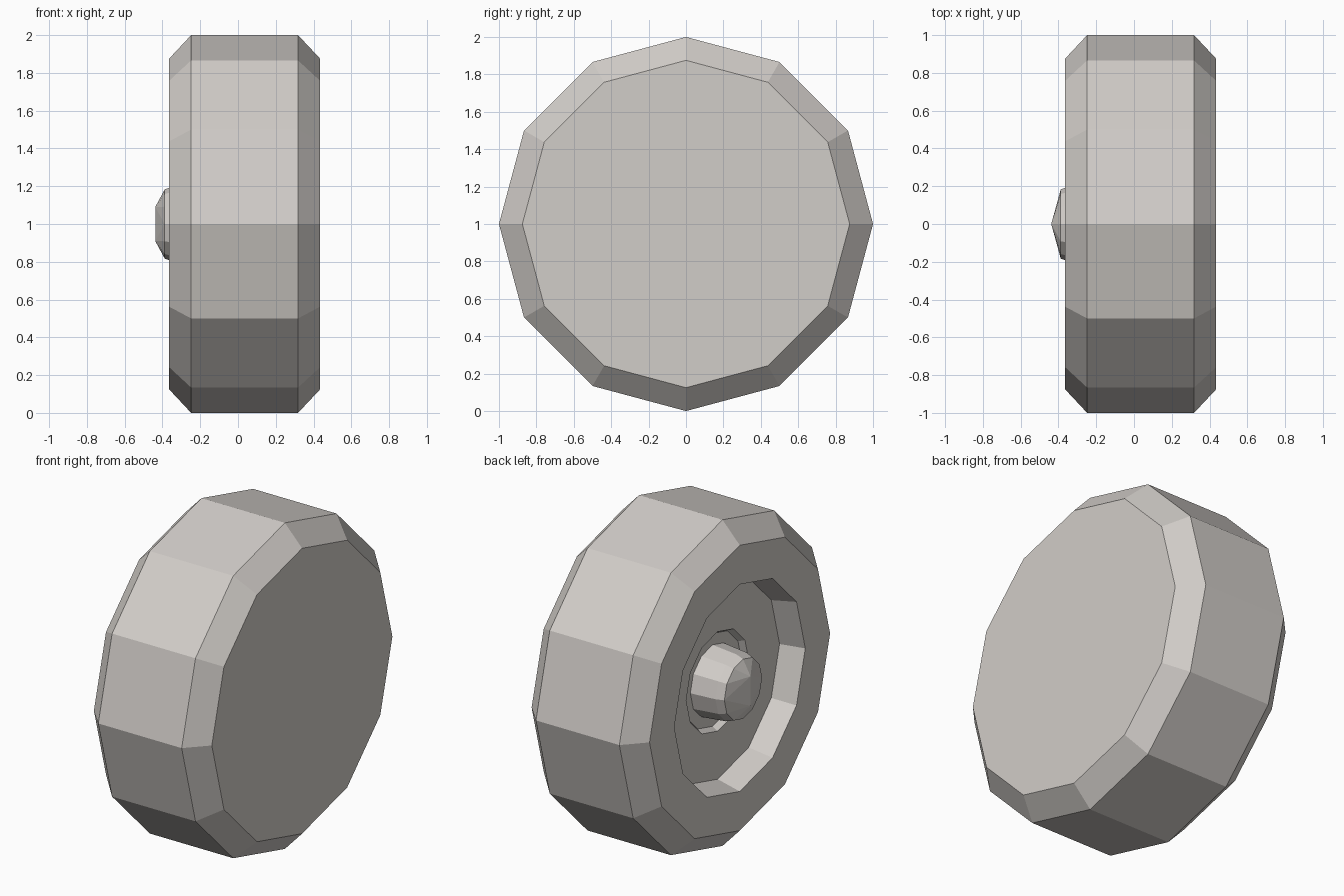
import bpy, bmesh, math

if "Cube" in bpy.data.objects:
    bpy.data.objects.remove(bpy.data.objects["Cube"])

SIDES = 12
CENTRE_Z = 1.0

mat = bpy.data.materials.new("warm light grey")
mat.diffuse_color = (0.64, 0.61, 0.58, 1.0)
mat.use_nodes = True
mat.node_tree.nodes["Principled BSDF"].inputs["Base Color"].default_value = mat.diffuse_color


def lathe(bm, profile):
    """Skin (x, radius) rings around the wheel axis; returns the rings."""
    rings = []
    for x, r in profile:
        rings.append([bm.verts.new((x, r * math.sin(2 * math.pi * i / SIDES),
                                    CENTRE_Z + r * math.cos(2 * math.pi * i / SIDES)))
                      for i in range(SIDES)])
    for a, b in zip(rings, rings[1:]):
        for i in range(SIDES):
            j = (i + 1) % SIDES
            bm.faces.new((a[i], a[j], b[j], b[i]))
    return rings


def finish(bm, name):
    bmesh.ops.recalc_face_normals(bm, faces=bm.faces)
    mesh = bpy.data.meshes.new(name)
    bm.to_mesh(mesh)
    bm.free()
    mesh.materials.append(mat)
    obj = bpy.data.objects.new(name, mesh)
    bpy.context.collection.objects.link(obj)
    return obj


# Wheel body: flat inner side, bevelled tread, stepped dish on the outer side
bm = bmesh.new()
rings = lathe(bm, [(0.435, 0.875), (0.318, 1.0), (-0.248, 1.0), (-0.365, 0.875),
                   (-0.365, 0.635), (-0.215, 0.60), (-0.215, 0.305), (-0.18, 0.285)])
bm.faces.new(rings[0])
bm.faces.new(rings[-1])
finish(bm, "wheel_body")

# Hub: tapered stub whose end closes to a short upright ridge
bm = bmesh.new()
rings = lathe(bm, [(-0.18, 0.215), (-0.34, 0.20), (-0.388, 0.183)])
bm.faces.new(rings[0])
end = rings[-1]
top = bm.verts.new((-0.438, 0, CENTRE_Z + 0.09))
bottom = bm.verts.new((-0.438, 0, CENTRE_Z - 0.09))
for i in range(SIDES):
    j = (i + 1) % SIDES
    upper = end[i].co.z + end[j].co.z > 2 * CENTRE_Z
    bm.faces.new((end[i], end[j], top if upper else bottom))
for i in (SIDES // 4, 3 * SIDES // 4):
    bm.faces.new((end[i], top, bottom))
finish(bm, "hub")
